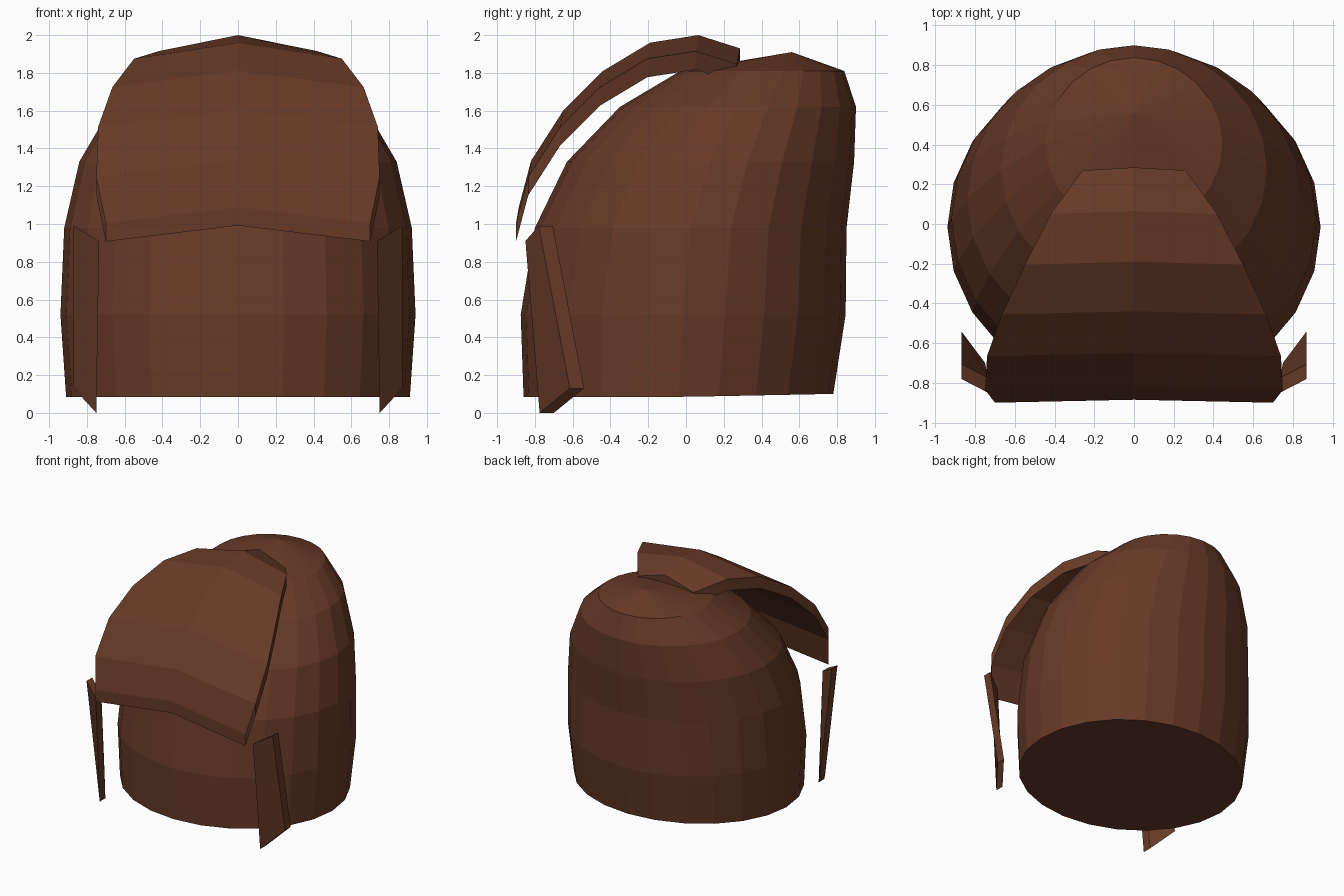
import bpy
import math

if "Cube" in bpy.data.objects:
    bpy.data.objects.remove(bpy.data.objects["Cube"])

brown = bpy.data.materials.new("dark brown")
brown.diffuse_color = (0.135, 0.042, 0.020, 1)
brown.use_nodes = True
brown.node_tree.nodes["Principled BSDF"].inputs["Base Color"].default_value = brown.diffuse_color


def add_object(name, verts, faces):
    mesh = bpy.data.meshes.new(name)
    mesh.from_pydata(verts, [], faces)
    mesh.materials.append(brown)
    obj = bpy.data.objects.new(name, mesh)
    bpy.context.collection.objects.link(obj)
    return obj


# Main hair cap: stacked 24-sided rings closed by a low apex
SIDES = 24
rings = [  # z, half width, front y, back y
    (0.085, 0.91, -0.86, 0.78),
    (0.52, 0.94, -0.875, 0.845),
    (0.98, 0.92, -0.80, 0.85),
    (1.33, 0.84, -0.63, 0.89),
    (1.62, 0.67, -0.35, 0.90),
    (1.81, 0.445, -0.03, 0.838),
]
verts, faces = [], []
for level, (z, half, front, back) in enumerate(rings):
    for i in range(SIDES):
        a = 2 * math.pi * i / SIDES
        y = (front + back) / 2 + math.sin(a) * (back - front) / 2
        lift = 0.02 * max(y, 0) if level == 0 else 0
        verts.append((half * math.cos(a), y, z + lift))
for k in range(len(rings) - 1):
    for i in range(SIDES):
        j = (i + 1) % SIDES
        faces.append((k * SIDES + i, k * SIDES + j,
                      (k + 1) * SIDES + j, (k + 1) * SIDES + i))
top = (len(rings) - 1) * SIDES
apex = len(verts)
verts.append((0, 0.56, 1.91))
faces += [(top + i, top + (i + 1) % SIDES, apex) for i in range(SIDES)]
faces.append(tuple(reversed(range(SIDES))))
add_object("hair_cap", verts, faces)

# Fringe: a strip creased along the middle, thickened straight down
DROP, THICK = 0.085, 0.098
rows = [  # centre y, centre z, half width
    (0.285, 1.93, 0.26),
    (0.065, 2.00, 0.42),
    (-0.19, 1.96, 0.55),
    (-0.44, 1.81, 0.665),
    (-0.65, 1.60, 0.74),
    (-0.82, 1.335, 0.75),
    (-0.885, 1.09, 0.70),
]
verts, faces = [], []
for y, z, half in rows:
    section = [(-half, y - 0.015, z - DROP), (0, y, z), (half, y - 0.015, z - DROP)]
    verts += section
    verts += [(px, py, pz - THICK) for px, py, pz in reversed(section)]
for k in range(len(rows) - 1):
    for i in range(6):
        j = (i + 1) % 6
        faces.append((k * 6 + i, (k + 1) * 6 + i, (k + 1) * 6 + j, k * 6 + j))
last = (len(rows) - 1) * 6
for s, flip in ((0, False), (last, True)):
    for quad in ((0, 1, 4, 5), (1, 2, 3, 4)):
        cap = tuple(s + q for q in quad)
        faces.append(cap[::-1] if flip else cap)
add_object("fringe", verts, faces)

# Side locks: thin slanted plates mirrored left and right
outline = [(0.735, -0.85, 0.91), (0.87, -0.78, 0.99),
           (0.87, -0.615, 0.13), (0.75, -0.775, 0.0)]
for name, side in (("left_side_lock", 1), ("right_side_lock", -1)):
    verts = [(side * x, y + d, z) for d in (0, 0.075) for x, y, z in outline]
    faces = [(3, 2, 1, 0), (4, 5, 6, 7)]
    faces += [(i, (i + 1) % 4, (i + 1) % 4 + 4, i + 4) for i in range(4)]
    if side > 0:
        faces = [f[::-1] for f in faces]
    add_object(name, verts, faces)

# Make all normals face outward
import bmesh
for obj in bpy.context.collection.objects:
    bm = bmesh.new()
    bm.from_mesh(obj.data)
    bmesh.ops.recalc_face_normals(bm, faces=bm.faces)
    bm.to_mesh(obj.data)
    bm.free()
